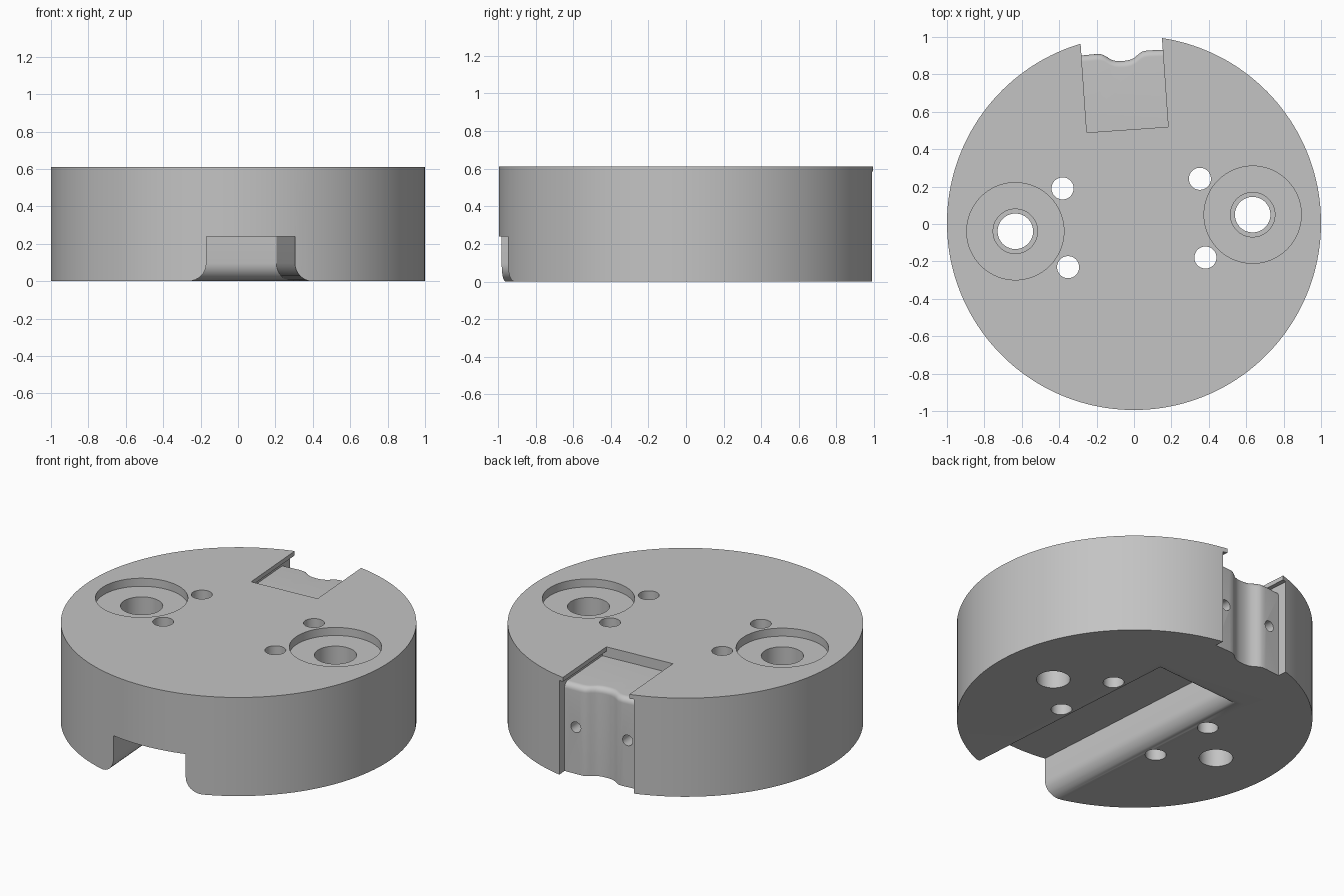
import bpy, bmesh, math
from mathutils import Matrix

old = bpy.data.objects.get("Cube")
if old:
    bpy.data.objects.remove(old, do_unlink=True)

HEIGHT = 0.612
TURN = math.radians(4)
SIDES = (-1, 1)


def finish(bm, name):
    bmesh.ops.recalc_face_normals(bm, faces=bm.faces)
    mesh = bpy.data.meshes.new(name)
    bm.to_mesh(mesh)
    bm.free()
    obj = bpy.data.objects.new(name, mesh)
    bpy.context.collection.objects.link(obj)
    return obj


def loft(name, levels, ring):
    """Solid through the rings ring(offset), one at each (z, offset) level."""
    bm = bmesh.new()
    rows = [[bm.verts.new((x, y, z)) for x, y in ring(off)] for z, off in levels]
    count = len(rows[0])
    for low, high in zip(rows, rows[1:]):
        for i in range(count):
            j = (i + 1) % count
            bm.faces.new((low[i], low[j], high[j], high[i]))
    bm.faces.new(rows[0])
    bm.faces.new(rows[-1])
    return finish(bm, name)


def box(name, half, y0, y1, z0, z1):
    return loft(name, [(z0, 0), (z1, 0)],
                lambda o: [(-half, y0), (half, y0), (half, y1), (-half, y1)])


def cylinder(name, r, x, y, z0, z1, segments=48):
    def ring(o):
        angles = [2 * math.pi * i / segments for i in range(segments)]
        return [(x + r * math.cos(a), y + r * math.sin(a)) for a in angles]
    return loft(name, [(z0, 0), (z1, 0)], ring)


# Round body
body = cylinder("round_block", 1, 0, 0, 0, HEIGHT, 160)
cutters = []

# Counterbored screw holes and small through holes
for s in SIDES:
    x = s * 0.636
    cutters += [cylinder("counterbore", 0.26, x, 0, HEIGHT - 0.05, 1, 72),
                cylinder("screw_head_hole", 0.119, x, 0, 0.3, 0.9),
                cylinder("screw_hole", 0.095, x, 0, -0.1, 0.8)]
    cutters += [cylinder("pin_hole", 0.059, s * 0.368, t * 0.211, -0.1, 1) for t in SIDES]

# Bottom channel with rounded lower edges, open to the front
R = 0.097
STEPS = 8
arc = [i * math.pi / 2 / STEPS for i in range(STEPS + 1)]
channel_levels = [(-0.1, R)]
channel_levels += [(R - R * math.cos(a), R - R * math.sin(a)) for a in arc]
channel_levels += [(0.24, 0)]


def channel_ring(o):
    w, end = 0.237 + o, 0.455 + o
    return [(-w, -1.3), (w, -1.3), (w, end), (-w, end)]


cutters.append(loft("bottom_channel", channel_levels, channel_ring))

# Rear pocket with a groove under its side lips
FLOOR = 0.55
cutters.append(box("pocket", 0.218, 0.5, 1.3, FLOOR, 0.8))
cutters.append(box("lip_groove", 0.245, 0.5, 1.3, FLOOR, 0.585))

# Wavy rear face with a rounded top edge
half_wave = [(0.245, 0.912), (0.14, 0.915), (0.115, 0.913), (0.1, 0.907),
             (0.085, 0.897), (0.065, 0.882), (0.045, 0.873), (0.022, 0.869)]
wave = half_wave + [(0, 0.868)] + [(-x, y) for x, y in reversed(half_wave)]
r = 0.035
rear_levels = [(-0.1, 0)]
rear_levels += [(FLOOR - r + r * math.sin(a), r - r * math.cos(a)) for a in arc]
rear_levels += [(0.57, r)]


def rear_ring(o):
    return [(x, y - o) for x, y in wave] + [(-0.245, 1.3), (0.245, 1.3)]


cutters.append(loft("rear_face", rear_levels, rear_ring))

# Two holes in the rear face
for s in SIDES:
    hole = cylinder("rear_hole", 0.033, 0, 0, 0, 0.5, 32)
    hole.data.transform(Matrix.Translation((s * 0.17, 1.1, 0.29))
                        @ Matrix.Rotation(math.pi / 2, 4, "X"))
    cutters.append(hole)

# Cut everything out of the body
for cutter in cutters:
    cutter.hide_render = True
    mod = body.modifiers.new(cutter.name, "BOOLEAN")
    mod.operation = "DIFFERENCE"
    mod.solver = "EXACT"
    mod.object = cutter
bpy.context.view_layer.update()
graph = bpy.context.evaluated_depsgraph_get()
mesh = bpy.data.meshes.new_from_object(body.evaluated_get(graph))
body.modifiers.clear()
body.data = mesh
for cutter in cutters:
    bpy.data.objects.remove(cutter, do_unlink=True)
mesh.transform(Matrix.Translation((0, 0.0055, 0)) @ Matrix.Rotation(TURN, 4, "Z"))

# Plain grey material
grey = bpy.data.materials.new("plain_grey")
grey.use_nodes = True
colour = (0.55, 0.55, 0.55, 1)
grey.diffuse_color = colour
grey.node_tree.nodes["Principled BSDF"].inputs["Base Color"].default_value = colour
mesh.materials.clear()
mesh.materials.append(grey)

bpy.ops.object.select_all(action="DESELECT")
body.select_set(True)
bpy.context.view_layer.objects.active = body
bpy.ops.object.shade_smooth_by_angle(angle=math.radians(30))
